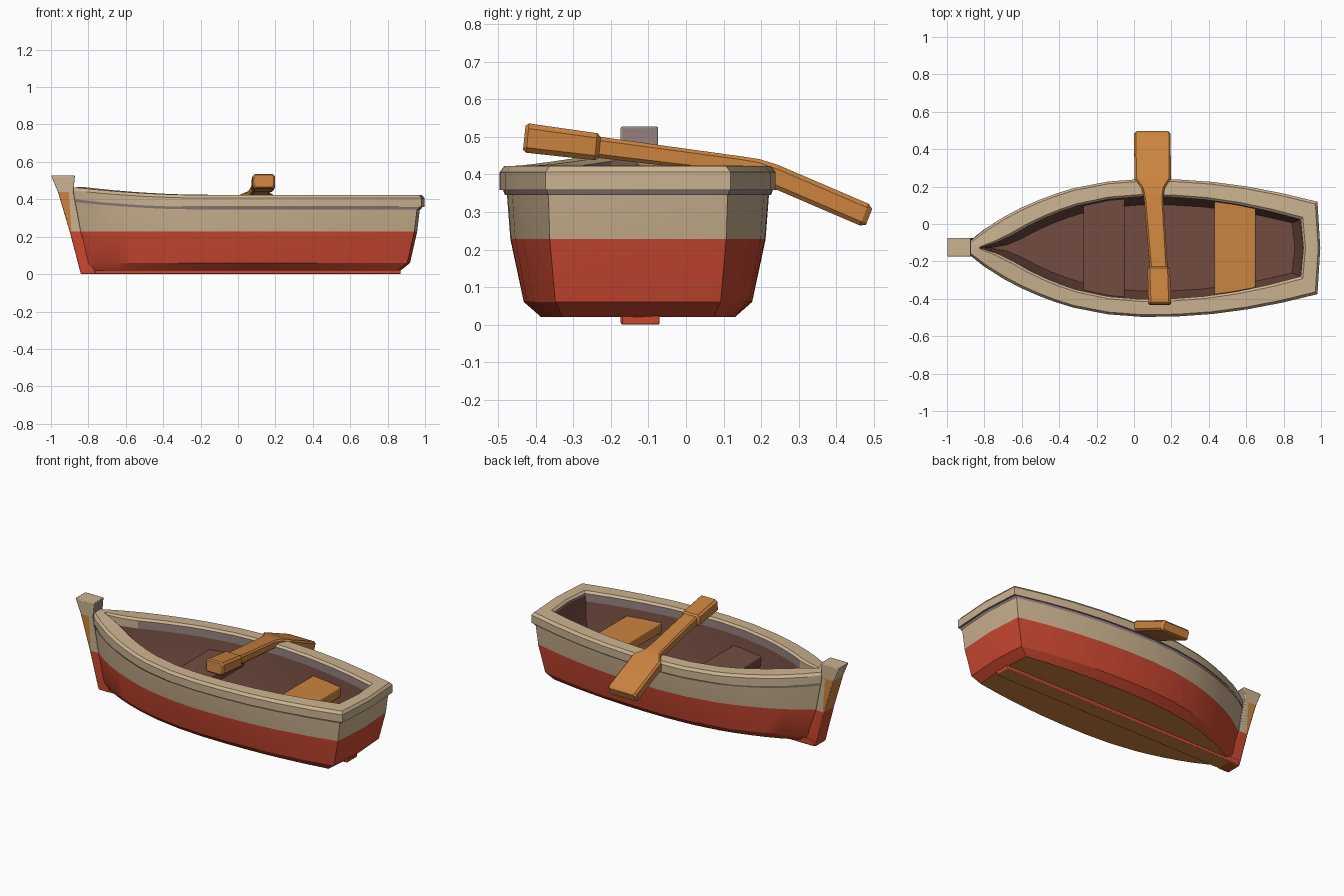
import bpy, bmesh, math

if "Cube" in bpy.data.objects:
    bpy.data.objects.remove(bpy.data.objects["Cube"])

YC = -0.128  # boat centre line


def mat(name, r, g, b):
    m = bpy.data.materials.new(name)
    m.diffuse_color = (r, g, b, 1)
    m.use_nodes = True
    m.node_tree.nodes["Principled BSDF"].inputs["Base Color"].default_value = m.diffuse_color
    return m


CREAM = mat("cream paint", 0.60, 0.45, 0.28)
RED = mat("red paint", 0.60, 0.065, 0.03)
WOOD = mat("orange wood", 0.60, 0.23, 0.05)
BROWN = mat("dark brown wood", 0.17, 0.073, 0.052)
MAUVE = mat("grey mauve", 0.31, 0.23, 0.22)

# half width of the gunwale from bow (0) to stern (1)
WIDTH = [(0, .03), (.05, .105), (.1, .165), (.15, .214), (.2, .255), (.25, .29), (.3, .319),
         (.4, .355), (.5, .369), (.6, .366), (.7, .353), (.8, .328), (.9, .292), (1, .247)]


def sheer(t):
    return 0.042 * max(0, 1 - t / 0.4) ** 2


def outline(z, x0, x1, k=1.0, off=0.0, follow=0.0):
    """Closed boat-shaped loop at one height."""
    side = []
    for t, w in WIDTH:
        h = w * min(1, k + (1 - k) * 0.4 * t ** 4) - off * min(1, .3 + t * 10)
        side.append((x0 + (x1 - 0.015 - x0) * t, max(h, 0.002), z + follow * sheer(t)))
    loop = [(x, YC - h, zz) for x, h, zz in side]
    loop.append((x1, YC, z))
    loop += [(x, YC + h, zz) for x, h, zz in reversed(side)]
    return loop


def loft(name, loops, mats, rule=None, caps=(False, False), closed=False, angle=28, bevel=0,
         inward=False):
    """Skin a list of equal loops; rule(centre, normal) gives the material slot."""
    bm = bmesh.new()
    rings = [[bm.verts.new(p) for p in lp] for lp in loops]
    pairs = list(zip(rings, rings[1:]))
    if closed:
        pairs.append((rings[-1], rings[0]))
    for a, b in pairs:
        n = len(a)
        for i in range(n):
            j = (i + 1) % n
            f = (a[i], a[j], b[j], b[i])
            bm.faces.new(f)
    if caps[0]:
        bm.faces.new(rings[0][::-1])
    if caps[1]:
        bm.faces.new(rings[-1])
    if closed or all(caps):
        bmesh.ops.recalc_face_normals(bm, faces=bm.faces[:])
    bm.normal_update()
    if rule:
        for f in bm.faces:
            f.material_index = rule(f.calc_center_median(), f.normal)
    me = bpy.data.meshes.new(name)
    bm.to_mesh(me)
    bm.free()
    for m in mats:
        me.materials.append(m)
    ob = bpy.data.objects.new(name, me)
    bpy.context.collection.objects.link(ob)
    bpy.ops.object.select_all(action='DESELECT')
    ob.select_set(True)
    bpy.context.view_layer.objects.active = ob
    bpy.ops.object.shade_smooth_by_angle(angle=math.radians(angle))
    if bevel:
        md = ob.modifiers.new("bevel", 'BEVEL')
        md.width = bevel
        md.segments = 2
        md.limit_method = 'ANGLE'
    return ob


def box(name, x0, x1, y0, y1, z0, z1, mats, rule=None, bevel=0.006):
    def rect(z):
        return [(x0, y0, z), (x1, y0, z), (x1, y1, z), (x0, y1, z)]
    return loft(name, [rect(z0), rect(z1)], mats, rule, (True, True), bevel=bevel)


# outer hull: red below the waterline, cream above, wooden bottom
loft("hull",
     [outline(.02, -.80, .87, .69), outline(.06, -.83, .92, .82),
      outline(.228, -.86, .958, .92), outline(.37, -.885, .975, .95, follow=1)],
     [CREAM, RED, WOOD],
     lambda c, n: 2 if n.z < -.95 else (1 if c.z < .228 else 0), (True, False))

# thin shadow-coloured moulding under the rail
loft("rail_moulding",
     [outline(.345, -.888, .978, .96, follow=1), outline(.36, -.89, .985, .975, follow=1)],
     [MAUVE])

# inner lining, built from the floor edge downwards so that it faces inwards
loft("inner_lining",
     [outline(.40, -.82, .905, 1, .09, 1), outline(.25, -.80, .895, .97, .095),
      outline(.10, -.76, .86, .88, .095)],
     [BROWN])
loft("floor", [outline(.085, -.76, .86, .86, .09), outline(.10, -.76, .86, .88, .09)],
     [BROWN], None, (True, True))


# gunwale rail: chamfered section swept round the boat
def rail_colour(c, n):
    inner_side = abs(n.z) < .4 and (n.y * (c.y - YC) < -.02 or (n.x < -.7 and c.x > .8))
    return 1 if n.z < -.6 or (inner_side and c.z < .415) else 0


R = [(0, -.066, 0), (0, -.018, 0), (.012, -.002, 0), (.083, 0, 0), (.095, -.012, 0),
     (.095, -.06, 0), (.03, -.066, 0)]
loft("gunwale_rail",
     [outline(.424 + dz, -.885 + o * .7, .996 - o * .95, 1, o, 1) for o, dz, _ in R],
     [CREAM, MAUVE], rail_colour, closed=True)

# stem post: red foot, wooden wedge along the front edge, cream head
stem = [(-.84, -.80, -.76, .0), (-.90, -.89, -.84, .228), (-.963, -.905, -.88, .44),
        (-1.0, -.93, -.872, .528)]
loft("stem_post",
     [[(a, YC - .046, z), (m, YC - .046, z), (b, YC - .046, z),
       (b, YC + .054, z), (m, YC + .054, z), (a, YC + .054, z)] for a, m, b, z in stem],
     [CREAM, WOOD, RED, MAUVE],
     lambda c, n: 2 if c.z < .2 else (3 if n.x > .7 else
                                      (1 if c.z < .42 and c.x < -.895 else 0)),
     (True, True), bevel=.005)

# keel
box("keel", -.83, .87, YC - .042, YC + .058, 0, .035, [RED, WOOD],
    lambda c, n: 1 if n.z < -.9 else 0, .004)

# seats
box("stern_seat", .43, .65, YC - .285, YC + .285, .255, .315, [WOOD])
box("middle_seat", -.27, -.05, YC - .275, YC + .275, .24, .30, [BROWN])


# oar: chamfered rectangular sections (y, x centre, z centre, half width, half thickness)
def section(y, x, z, w, h, tilt=0.0):
    c = min(w, h) * .35
    pts = [(-w + c, -h), (w - c, -h), (w, -h + c), (w, h - c),
           (w - c, h), (-w + c, h), (-w, h - c), (-w, -h + c)]
    return [(x + a, y + tilt * b, z + b) for a, b in pts]


oar = [(-.431, .138, .498, .053, .032, .1), (-.422, .138, .497, .061, .039, .1),
       (-.24, .132, .474, .060, .036, .1), (-.23, .132, .472, .048, .028, .1),
       (.14, .105, .425, .052, .024, .1), (.19, .102, .415, .062, .026, .2),
       (.235, .1, .396, .097, .03, .3), (.475, .098, .293, .098, .029, .4),
       (.488, .098, .287, .088, .021, .4)]
loft("oar", [section(*s) for s in oar], [WOOD], None, (True, True))
